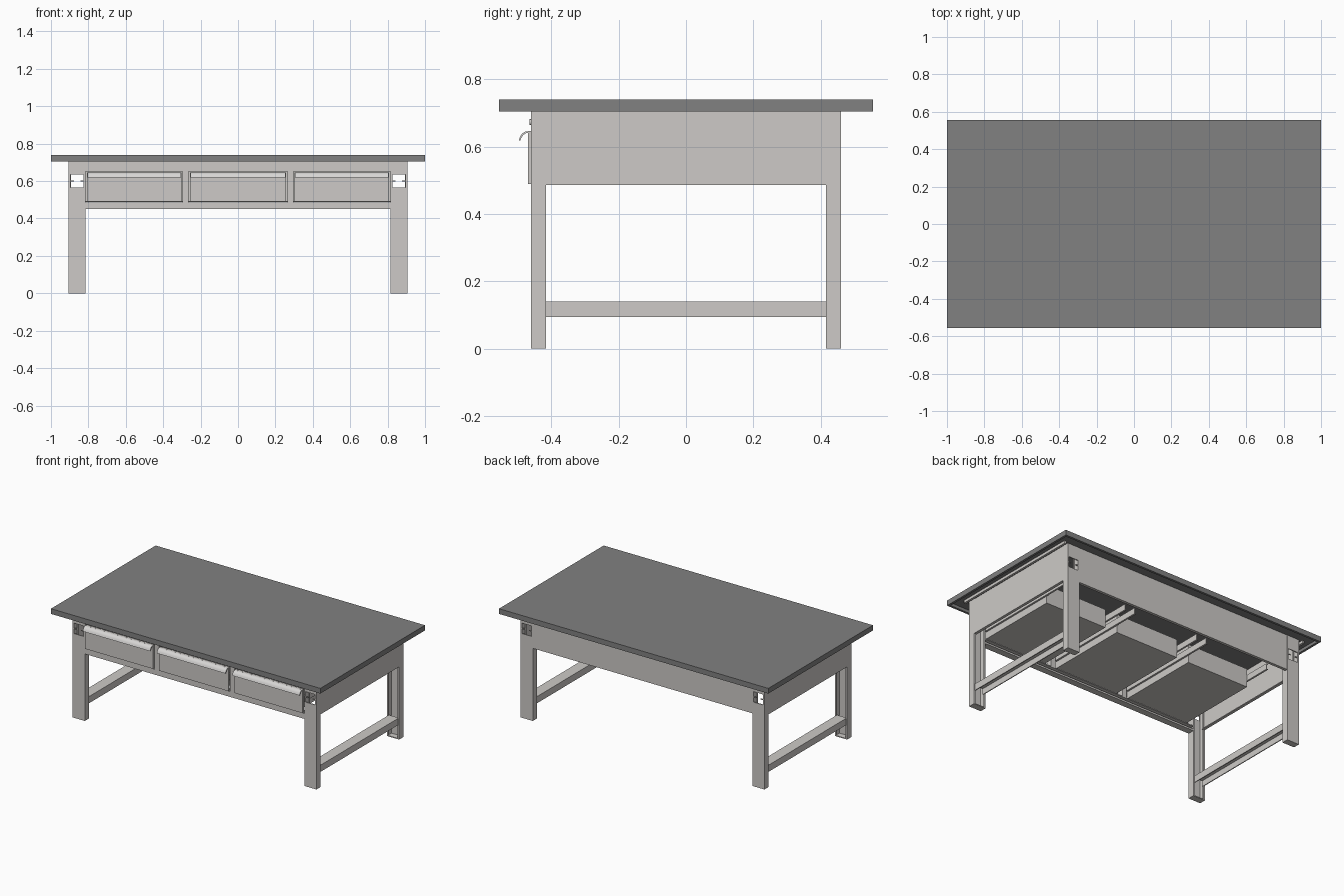
import bpy
import bmesh
from math import radians
from mathutils import Matrix, Vector

cube = bpy.data.objects.get("Cube")
if cube:
    bpy.data.objects.remove(cube)


def material(name, rgb):
    m = bpy.data.materials.new(name)
    m.use_nodes = True
    m.diffuse_color = (*rgb, 1)
    m.node_tree.nodes["Principled BSDF"].inputs["Base Color"].default_value = (*rgb, 1)
    return m


FRAME = material("warm_light_grey", (0.61, 0.59, 0.57))
TOP = material("dark_grey", (0.22, 0.22, 0.22))
HANDLE = material("pale_grey", (0.68, 0.67, 0.66))


def finish(name, bm, mat):
    bmesh.ops.recalc_face_normals(bm, faces=bm.faces)
    me = bpy.data.meshes.new(name)
    bm.to_mesh(me)
    bm.free()
    me.materials.append(mat)
    ob = bpy.data.objects.new(name, me)
    bpy.context.collection.objects.link(ob)
    return ob


def boxes(name, parts, mat=FRAME, sx=1, sy=1):
    """One object from boxes given as (x0, x1, y0, y1, z0, z1), mirrored by sx and sy."""
    bm = bmesh.new()
    for x0, x1, y0, y1, z0, z1 in parts:
        size = Matrix.Diagonal((x1 - x0, y1 - y0, z1 - z0, 1))
        mid = Vector((sx * (x0 + x1) / 2, sy * (y0 + y1) / 2, (z0 + z1) / 2))
        bmesh.ops.create_cube(bm, size=1, matrix=Matrix.Translation(mid) @ size)
    return finish(name, bm, mat)


T = 0.006        # sheet thickness
LX0, LX1 = 0.815, 0.905   # leg width
LY0, LY1 = 0.416, 0.461   # leg depth
HI = 0.725       # underside of the top sheet
RIM = 0.705      # bottom of the top's rim

# Table top: sheet with a folded rim
boxes("table_top", [
    (-1, 1, -0.555, 0.555, HI, 0.74),
    (-1, 1, -0.555, -0.54, RIM, HI), (-1, 1, 0.54, 0.555, RIM, HI),
    (-1, -0.985, -0.54, 0.54, RIM, HI), (0.985, 1, -0.54, 0.54, RIM, HI)], TOP)

for sx, side in ((1, "left"), (-1, "right")):
    # Legs: lipped channels open to the middle, with a socket cutout
    for sy, end in ((-1, "front"), (1, "back")):
        w0, w1 = LY1 - T, LY1
        h0, h1 = LX0 + 0.01, LX1 - 0.01
        boxes(end + "_leg_" + side, [
            (LX0, LX1, w0, w1, 0, 0.565), (LX0, LX1, w0, w1, 0.635, HI),
            (LX0, h0, w0, w1, 0.565, 0.635), (h1, LX1, w0, w1, 0.565, 0.635),
            (h0, h0 + 0.018, w0, w1, 0.597, 0.602),
            (h1 - 0.018, h1, w0, w1, 0.597, 0.602),
            (LX0, LX0 + T, LY0, w0, 0, HI), (LX1 - T, LX1, LY0, w0, 0, HI),
            (LX0 + T, LX0 + 0.012, LY0, LY0 + T, 0, HI),
            (LX1 - 0.012, LX1 - T, LY0, LY0 + T, 0, HI),
            (LX0 + T, LX1 - T, LY0, w0, 0, T)], FRAME, sx, sy)

    # Stretcher: channel open downwards
    a, b = LX0 + 0.008, LX1 - 0.008
    boxes("stretcher_" + side, [
        (a, b, -0.425, 0.425, 0.14 - T, 0.14),
        (a, a + T, -0.425, 0.425, 0.095, 0.14 - T),
        (b - T, b, -0.425, 0.425, 0.095, 0.14 - T)], FRAME, sx)

    # Side panel with folded bottom edge, and rail under the top
    boxes("side_panel_" + side, [
        (LX1 - T, LX1 - 0.001, -0.418, 0.416, 0.487, HI),
        (LX1 - 0.02, LX1 - T, -0.418, 0.416, 0.487, 0.487 + T)], FRAME, sx)
    boxes("top_rail_" + side, [(0.925, 0.94, -0.47, 0.47, 0.707, HI)], FRAME, sx)

# Back panel with folded bottom edge
boxes("back_panel", [
    (-LX0, LX0, LY1 - T, LY1 - 0.001, 0.487, HI),
    (-LX0, LX0, LY1 - 0.02, LY1 - T, 0.487, 0.487 + T)])

# Front frame: upper rail, lower channel and dividers
F = -LY1
boxes("front_frame", [
    (-LX0, LX0, F, F + T, 0.65, HI),
    (-LX0, LX0, F, F + T, 0.45, 0.485),
    (-LX0, LX0, F + T, F + 0.045, 0.45, 0.45 + T),
    (-LX0, LX0, F + T, F + 0.045, 0.485 - T, 0.485),
    (-LX0, LX0, F + 0.039, F + 0.045, 0.45 + T, 0.462)]
    + [(x - 0.016, x + 0.016, F, F + 0.04, 0.485, 0.65) for x in (-0.28, 0.28)])

# Locks in the upper rail
for i, x in enumerate((-0.355, 0, 0.355)):
    bm = bmesh.new()
    spot = Matrix.Translation((x, F - 0.001, 0.673)) @ Matrix.Rotation(radians(90), 4, "X")
    bmesh.ops.create_cone(bm, cap_ends=True, segments=20, radius1=0.009,
                          radius2=0.009, depth=0.006, matrix=spot)
    finish("lock_%d" % (i + 1), bm, FRAME)


def handle(name, x0, x1):
    """Curved grip swept along the top of a drawer front."""
    outer = [(-0.468, 0.646), (-0.478, 0.645), (-0.487, 0.639), (-0.493, 0.630), (-0.497, 0.618)]
    inner = [(y + 0.004, z - 0.004) for y, z in reversed(outer[1:-1])]
    loop = outer + [(-0.492, 0.618)] + inner + [(-0.468, 0.641)]
    bm = bmesh.new()
    face = bm.faces.new([bm.verts.new((x0, y, z)) for y, z in loop])
    new = bmesh.ops.extrude_face_region(bm, geom=[face])["geom"]
    bmesh.ops.translate(bm, vec=(x1 - x0, 0, 0),
                        verts=[v for v in new if isinstance(v, bmesh.types.BMVert)])
    ob = finish(name, bm, HANDLE)
    bpy.ops.object.select_all(action="DESELECT")
    ob.select_set(True)
    bpy.context.view_layer.objects.active = ob
    bpy.ops.object.shade_smooth_by_angle(angle=radians(40))


# Drawers: front plate, open tray, grip and slides
BACK = 0.12
for name, x0, x1 in (("right", -0.81, -0.30), ("middle", -0.26, 0.26), ("left", 0.30, 0.81)):
    boxes("drawer_front_" + name, [
        (x0 + 0.003, x1 - 0.003, -0.47, -0.455, 0.49, 0.646)])
    handle("drawer_handle_" + name, x0 + 0.005, x1 - 0.005)
    a, b = x0 + 0.025, x1 - 0.025
    boxes("drawer_tray_" + name, [
        (a, b, -0.455, BACK, 0.505, 0.51),
        (a, a + T, -0.455, BACK, 0.51, 0.63), (b - T, b, -0.455, BACK, 0.51, 0.63),
        (a + T, b - T, BACK - T, BACK, 0.51, 0.63)])
    boxes("drawer_slides_" + name, [
        s for c in (a - 0.014, b + 0.002) for s in (
            (c + 0.008, c + 0.012, -0.44, 0.3, 0.55, 0.59),
            (c, c + 0.012, -0.44, 0.3, 0.55, 0.554),
            (c, c + 0.012, -0.44, 0.3, 0.586, 0.59))])
